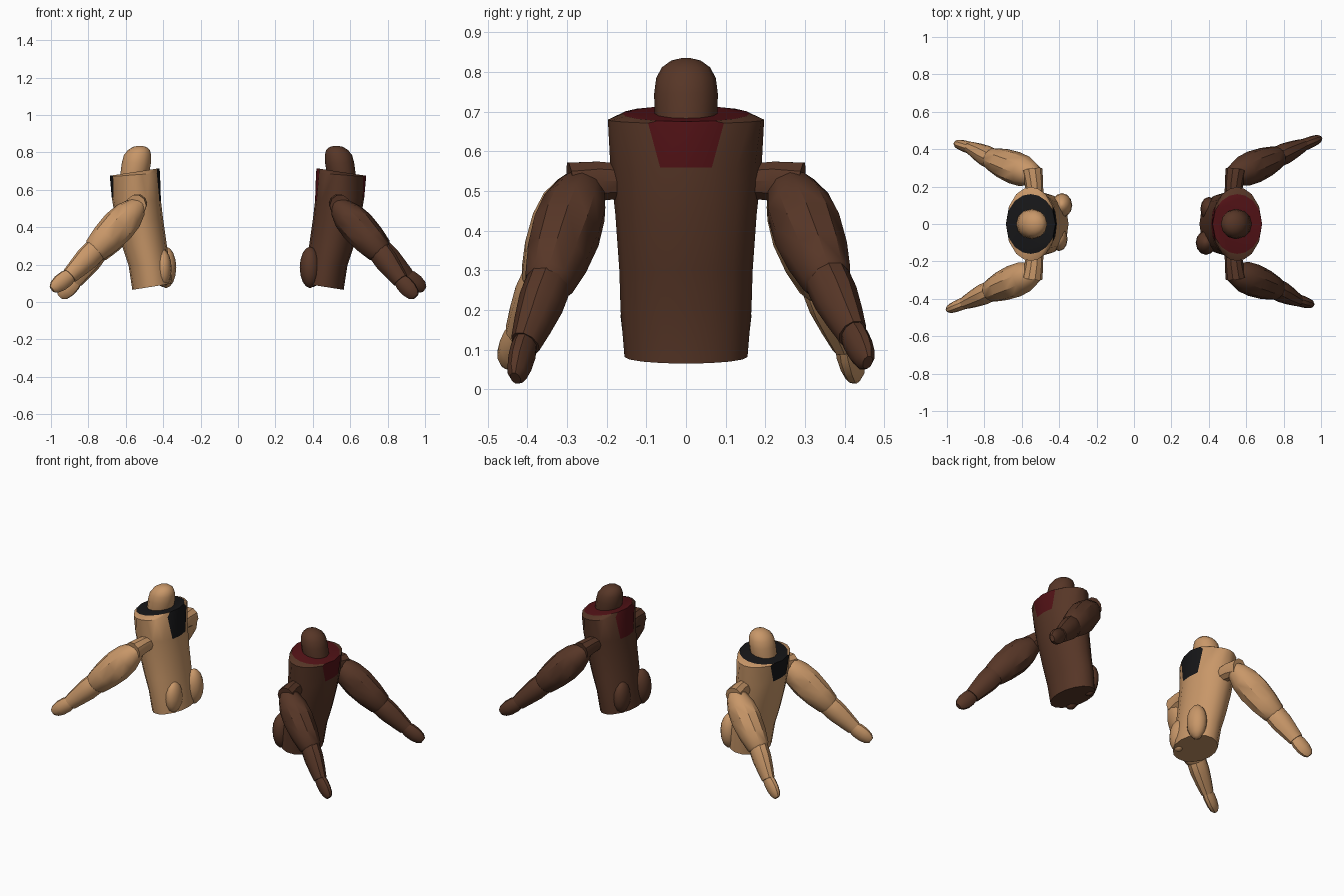
import bpy, bmesh, math
from mathutils import Vector

if "Cube" in bpy.data.objects:
    bpy.data.objects.remove(bpy.data.objects["Cube"])


def material(name, rgb):
    m = bpy.data.materials.new(name)
    m.diffuse_color = (*rgb, 1)
    m.use_nodes = True
    m.node_tree.nodes["Principled BSDF"].inputs["Base Color"].default_value = m.diffuse_color
    return m


def make(name, rings, mats, turn, pick=None, angle=35):
    """Skin a list of equal vertex rings, cap both ends, spin by turn around z."""
    bm = bmesh.new()
    vs = [[bm.verts.new(p) for p in r] for r in rings]
    n = len(vs[0])
    for i in range(len(vs) - 1):
        for k in range(n):
            f = bm.faces.new((vs[i][k], vs[i][(k + 1) % n],
                              vs[i + 1][(k + 1) % n], vs[i + 1][k]))
            f.material_index = pick(i, k) if pick else 0
    bm.faces.new(vs[0][::-1])
    top = bm.faces.new(vs[-1])
    top.material_index = 1 if pick else 0
    bmesh.ops.recalc_face_normals(bm, faces=bm.faces)
    me = bpy.data.meshes.new(name)
    bm.to_mesh(me)
    bm.free()
    for m in mats:
        me.materials.append(m)
    ob = bpy.data.objects.new(name, me)
    bpy.context.collection.objects.link(ob)
    ob.rotation_euler.z = turn
    bpy.ops.object.select_all(action='DESELECT')
    ob.select_set(True)
    bpy.context.view_layer.objects.active = ob
    bpy.ops.object.shade_smooth_by_angle(angle=math.radians(angle))
    return ob


def tube(points, n=10):
    """Rings square to a path; each point is (x, y, z, side radius, up radius)."""
    c = [Vector(p[:3]) for p in points]
    rings = []
    for i, p in enumerate(points):
        t = (c[min(i + 1, len(c) - 1)] - c[max(i - 1, 0)]).normalized()
        side = t.cross(Vector((0, 0, 1))).normalized()
        up = side.cross(t)
        rings.append([c[i] + side * p[3] * math.cos(a) + up * p[4] * math.sin(a)
                      for a in (2 * math.pi * k / n for k in range(n))])
    return rings


def limb(start, end, profile):
    """Tube along a straight line; profile rows are (fraction, side, up)."""
    a, b = Vector(start), Vector(end)
    return tube([(*a.lerp(b, f), s, u) for f, s, u in profile])


# torso sections: back of x range, front of x range, half depth, z, tilt, angle warp
SECTIONS = [(-.565, -.35, .155, .082, .017, 0), (-.585, -.365, .165, .2, .005, 0),
            (-.62, -.38, .168, .3, 0, 0), (-.655, -.40, .178, .44, 0, 0),
            (-.675, -.412, .19, .55, -.01, -.06), (-.685, -.417, .197, .68, .01, .16),
            (-.685, -.42, .16, .695, .02, .1)]


def torso_rings(n=16):
    rings = []
    for x0, x1, ry, z, tilt, warp in SECTIONS:
        ring = []
        for k in range(n):
            a = 2 * math.pi * k / n
            a += warp * math.sin(2 * a)
            ring.append(((x0 + x1) / 2 + (x1 - x0) / 2 * math.cos(a),
                         ry * math.sin(a), z + tilt * math.cos(a)))
        rings.append(ring)
    return rings


def collar_pick(i, k):
    return 1 if i >= 4 and k in (15, 0, 7, 8) else 0


def ellipsoid(center, r, n=12, m=8, lean=0):
    rings = []
    for j in range(m + 1):
        t = math.pi * min(max(j / m, .03), .97)
        z = -r[2] * math.cos(t)
        rings.append([(center[0] + lean * z + r[0] * math.sin(t) * math.cos(a),
                       center[1] + r[1] * math.sin(t) * math.sin(a), center[2] + z)
                      for a in (2 * math.pi * k / n for k in range(n))])
    return rings


# shoulder, elbow, wrist and fingertip of both arms
ARMS = {"right": ((-.545, -.265, .505), (-.76, -.355, .28), (-.90, -.42, .14), (-.995, -.458, .068)),
        "left": ((-.545, .265, .505), (-.755, .345, .272), (-.87, .405, .115), (-.95, .43, .028))}


def figure(tag, skin, shirt, turn):
    make("torso_" + tag, torso_rings(), [skin, shirt], turn, collar_pick, 40)
    # neck stump with rounded top
    neck = [(-.56, .66, .073), (-.55, .70, .077), (-.543, .745, .078), (-.537, .785, .073),
            (-.53, .812, .059), (-.526, .829, .036), (-.525, .835, .012)]
    make("neck_" + tag, [[(x + r * math.cos(a), r * math.sin(a) * 1.03, z)
                          for a in (math.tau * k / 12 for k in range(12))]
                         for x, z, r in neck], [skin], turn, angle=60)
    # hip bulges
    make("hip_left_" + tag, ellipsoid((-.385, .10, .185), (.055, .065, .11)), [skin], turn, angle=60)
    make("hip_right_" + tag, ellipsoid((-.40, -.08, .18), (.045, .065, .10)), [skin], turn, angle=60)
    for side, (sh, el, wr, tip) in ARMS.items():
        s = -1 if side == "right" else 1
        name = f"_{side}_{tag}"
        # shoulder stub joining the torso
        make("shoulder" + name, tube([(-.53, s * .15, .525, .045, .045),
                                      (-.535, s * .22, .525, .05, .052),
                                      (-.545, s * .29, .515, .055, .06)]), [skin], turn)
        make("upper_arm" + name, limb(sh, el, [(-.12, .035, .03), (0, .063, .06), (.2, .083, .084),
                                               (.45, .088, .093), (.75, .08, .085),
                                               (1, .064, .07), (1.06, .052, .055)]), [skin], turn)
        make("forearm" + name, limb(el, wr, [(-.1, .05, .055), (.05, .056, .064), (.35, .056, .064),
                                             (.7, .047, .054), (1, .036, .045)]), [skin], turn)
        make("hand" + name, limb(wr, tip, [(-.1, .028, .037), (.2, .032, .046), (.55, .03, .046),
                                           (.85, .025, .036), (1, .013, .02)]), [skin], turn)


figure("light", material("light_skin", (.58, .31, .14)), material("black_cloth", (.008, .008, .009)), 0)
figure("dark", material("dark_skin", (.095, .037, .02)), material("red_cloth", (.085, .006, .008)), math.pi)
